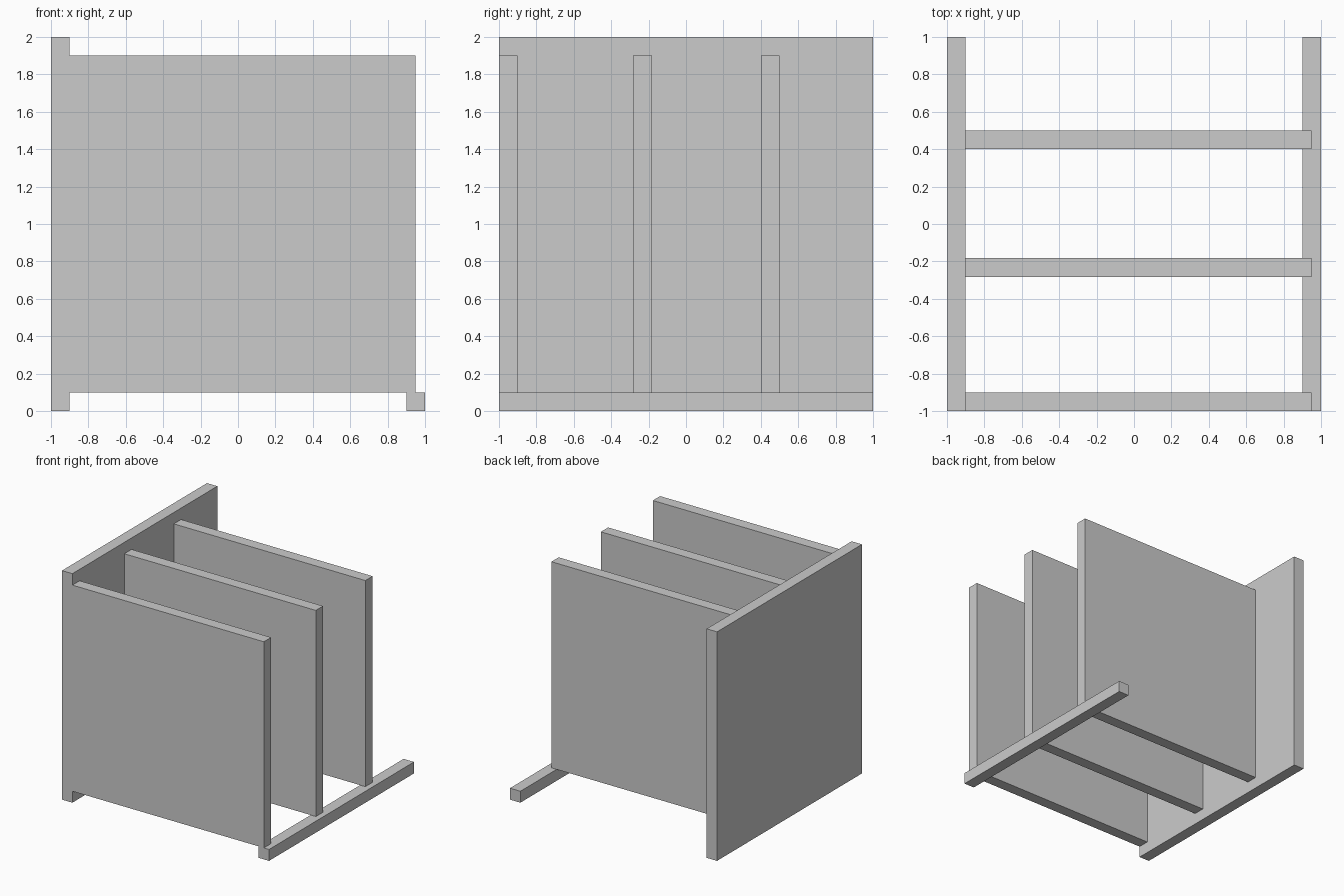
import bpy
import bmesh
from mathutils import Vector

if "Cube" in bpy.data.objects:
    bpy.data.objects.remove(bpy.data.objects["Cube"])


def box(name, lo, hi):
    """Axis-aligned board between two corners."""
    lo, hi = Vector(lo), Vector(hi)
    mesh = bpy.data.meshes.new(name)
    bm = bmesh.new()
    bmesh.ops.create_cube(bm, size=1)
    bmesh.ops.scale(bm, vec=hi - lo, verts=bm.verts)
    bm.to_mesh(mesh)
    bm.free()
    obj = bpy.data.objects.new(name, mesh)
    obj.location = (lo + hi) / 2
    bpy.context.collection.objects.link(obj)
    return obj


T = 0.1  # board thickness

# Full-size end panel and the low rail opposite it
box("end_panel", (-1, -1, 0), (-1 + T, 1, 2))
box("base_rail", (1 - T, -1, 0), (1, 1, T))

# Three dividers running from the end panel and resting on the rail
for name, y in (("front_divider", -0.95), ("middle_divider", -0.233), ("back_divider", 0.45)):
    box(name, (-1 + T, y - T / 2, T), (0.95, y + T / 2, 2 - T))
